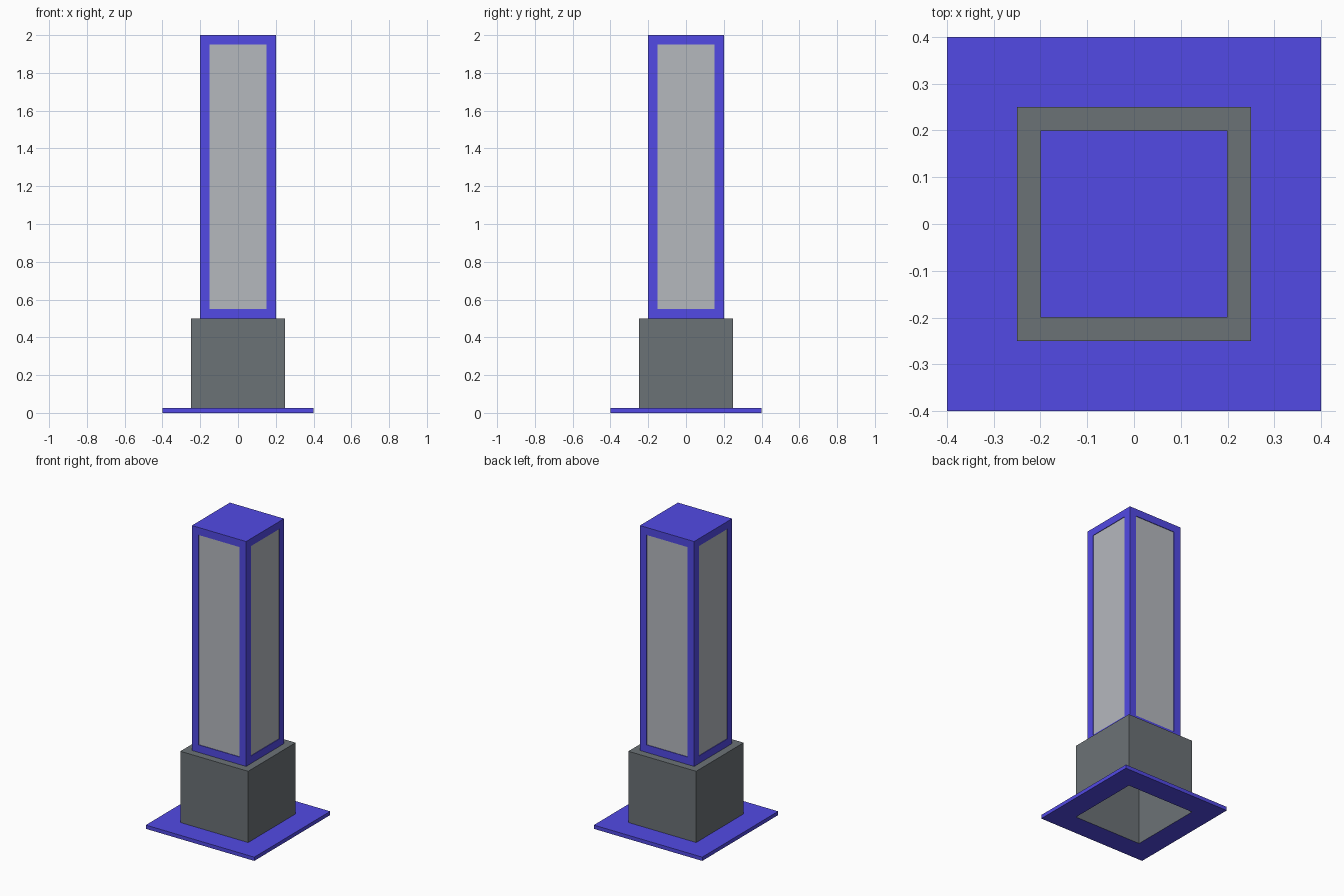
import bpy, bmesh
from mathutils import Vector

if "Cube" in bpy.data.objects:
    bpy.data.objects.remove(bpy.data.objects["Cube"])


def material(name, rgb):
    m = bpy.data.materials.new(name)
    m.diffuse_color = (*rgb, 1.0)
    m.use_nodes = True
    m.node_tree.nodes["Principled BSDF"].inputs["Base Color"].default_value = m.diffuse_color
    return m


BLUE = material("violet_blue", (0.084, 0.068, 0.78))
DARK = material("dark_grey", (0.148, 0.168, 0.182))
LIGHT = material("light_grey", (0.46, 0.48, 0.515))


def finish(bm, name, mats):
    mesh = bpy.data.meshes.new(name)
    bm.normal_update()
    bm.to_mesh(mesh)
    bm.free()
    for m in mats:
        mesh.materials.append(m)
    ob = bpy.data.objects.new(name, mesh)
    bpy.context.collection.objects.link(ob)
    return ob


def box(half, z0, z1):
    bm = bmesh.new()
    bmesh.ops.create_cube(bm, size=1)
    for v in bm.verts:
        v.co = Vector((v.co.x * 2 * half, v.co.y * 2 * half, z0 if v.co.z < 0 else z1))
    bm.normal_update()
    return bm


def drop_faces(bm, test):
    bmesh.ops.delete(bm, geom=[f for f in bm.faces if test(f)], context='FACES')


# Base plate: flat square with a square opening under the pedestal
bm = box(0.4, 0.0, 0.025)
caps = [f for f in bm.faces if abs(f.normal.z) > 0.5]
bmesh.ops.inset_individual(bm, faces=caps, thickness=0.15, depth=0, use_even_offset=True)
drop_faces(bm, lambda f: all(abs(v.co.x) < 0.3 for v in f.verts)
           and all(abs(v.co.y) < 0.3 for v in f.verts))
finish(bm, "base_plate", [BLUE])

# Pedestal: hollow box, open at the bottom
bm = box(0.25, 0.0, 0.5)
drop_faces(bm, lambda f: f.normal.z < -0.5)
finish(bm, "pedestal", [DARK])

# Column: blue frame with a shallow recessed panel on each side
bm = box(0.2, 0.5, 2.0)
drop_faces(bm, lambda f: f.normal.z < -0.5)
sides = [f for f in bm.faces if abs(f.normal.z) < 0.5]
bmesh.ops.inset_individual(bm, faces=sides, thickness=0.05, depth=0, use_even_offset=True)
bmesh.ops.inset_individual(bm, faces=sides, thickness=0, depth=-0.004)
for f in sides:
    f.material_index = 1
finish(bm, "column", [BLUE, LIGHT])
